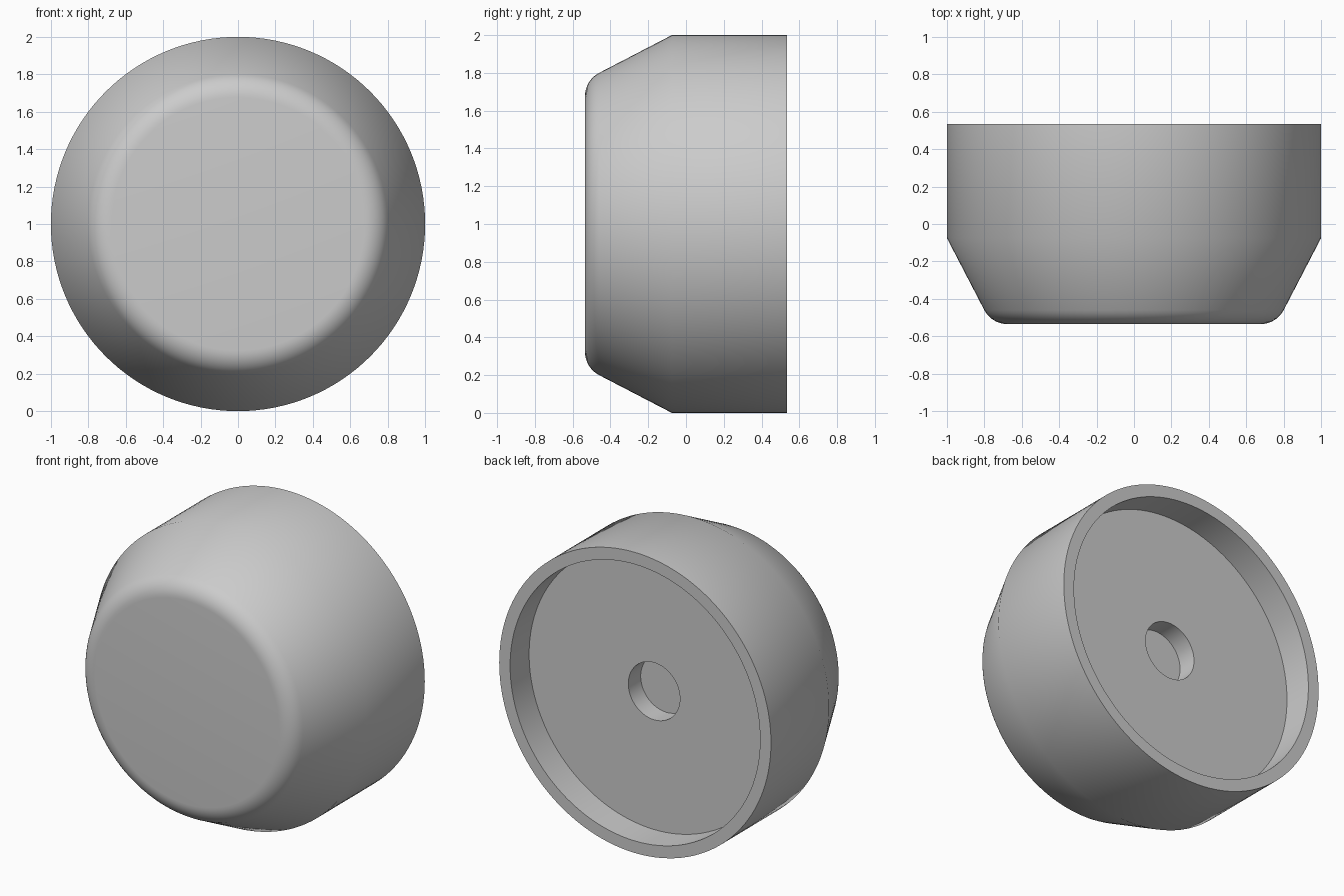
import bpy
import bmesh
from math import cos, sin, radians, tau
from mathutils import Matrix, Vector

cube = bpy.data.objects.get("Cube")
if cube:
    bpy.data.objects.remove(cube, do_unlink=True)

SEGMENTS = 128
FRONT, SHOULDER, BACK = -0.535, -0.075, 0.535
RIM_RADIUS, FLOOR, HOLE_RADIUS, HOLE_END = 0.92, 0.335, 0.19, 0.205

# Grey plastic
grey = bpy.data.materials.new("grey")
grey.use_nodes = True
colour = (0.6, 0.6, 0.6, 1)
grey.diffuse_color = colour
grey.node_tree.nodes["Principled BSDF"].inputs["Base Color"].default_value = colour

# Profile as (radius, depth): flat front, rounded edge, tapered side, skirt
fillet, centre = 0.14, 0.676
profile = [(0, FRONT)]
for i in range(9):
    a = radians(62.5) * i / 8
    profile.append((centre + fillet * sin(a), FRONT + fillet * (1 - cos(a))))
profile += [(1, SHOULDER), (1, BACK)]

# Hollow back with a round shaft hole in its floor
profile += [(RIM_RADIUS, BACK), (RIM_RADIUS, FLOOR),
            (HOLE_RADIUS, FLOOR), (HOLE_RADIUS, HOLE_END), (0, HOLE_END)]

# Turn the profile around the front-to-back axis
bm = bmesh.new()
verts = [bm.verts.new((r, y, 0)) for r, y in profile]
edges = [bm.edges.new(pair) for pair in zip(verts, verts[1:])]
bmesh.ops.spin(bm, geom=verts + edges, cent=(0, 0, 0), axis=(0, 1, 0),
               angle=tau, steps=SEGMENTS, use_duplicate=False)
bmesh.ops.remove_doubles(bm, verts=bm.verts, dist=0.0001)
bmesh.ops.recalc_face_normals(bm, faces=bm.faces)
bmesh.ops.transform(bm, matrix=Matrix.Translation(Vector((0, 0, 1))), verts=bm.verts)

mesh = bpy.data.meshes.new("knob")
bm.to_mesh(mesh)
bm.free()
mesh.materials.append(grey)
knob = bpy.data.objects.new("knob", mesh)
bpy.context.collection.objects.link(knob)

# Smooth sides with crisp rims
bpy.ops.object.select_all(action="DESELECT")
knob.select_set(True)
bpy.context.view_layer.objects.active = knob
bpy.ops.object.shade_smooth_by_angle(angle=radians(35))
